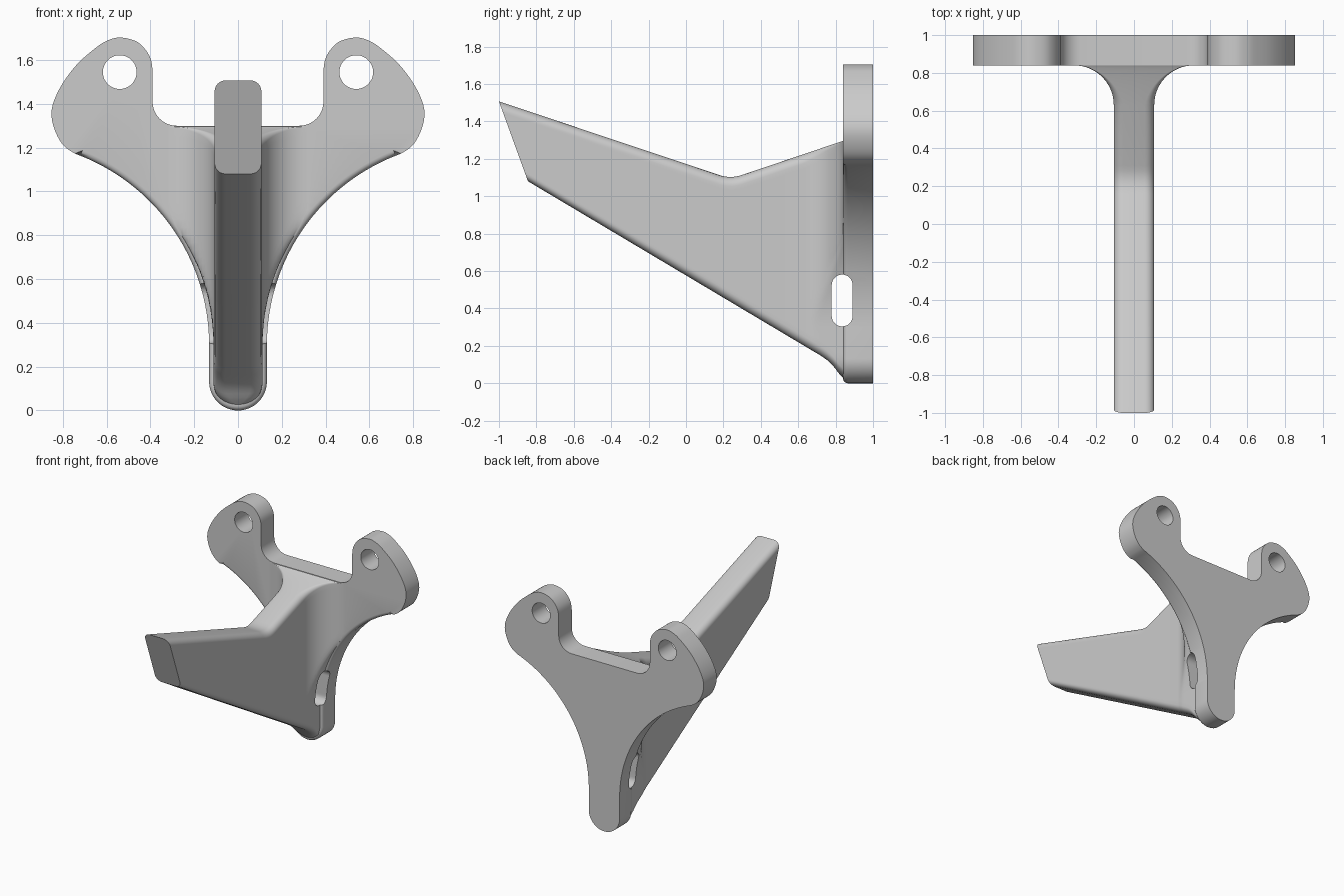
import bpy, bmesh, math
from mathutils import Vector

if "Cube" in bpy.data.objects:
    bpy.data.objects.remove(bpy.data.objects["Cube"])

TIP = 0.132          # radius of the lower tip
CX, CZ, R = 1.06, 0.30, 0.928   # big concave side arc
FRONT = 0.84         # front face of the back plate


def new_object(name, bm):
    bmesh.ops.recalc_face_normals(bm, faces=bm.faces)
    mesh = bpy.data.meshes.new(name)
    bm.to_mesh(mesh)
    bm.free()
    ob = bpy.data.objects.new(name, mesh)
    bpy.context.collection.objects.link(ob)
    return ob


def prism(bm, points, direction):
    face = bm.faces.new([bm.verts.new(p) for p in points])
    out = bmesh.ops.extrude_face_region(bm, geom=[face], use_keep_orig=True)
    moved = [v for v in out["geom"] if isinstance(v, bmesh.types.BMVert)]
    bmesh.ops.translate(bm, verts=moved, vec=direction)


def arc(cx, cz, r, a0, a1, n):
    angles = [math.radians(a0 + (a1 - a0) * i / n) for i in range(n + 1)]
    return [(cx + r * math.cos(a), cz + r * math.sin(a)) for a in angles]


def spline(pts, n=5):
    # Catmull-Rom through the inner points
    res = []
    for p0, p1, p2, p3 in zip(pts, pts[1:], pts[2:], pts[3:]):
        p0, p1, p2, p3 = map(Vector, (p0, p1, p2, p3))
        for i in range(n):
            t = i / n
            q = 0.5 * (2 * p1 + (p2 - p0) * t + (2 * p0 - 5 * p1 + 4 * p2 - p3) * t * t
                       + (3 * p1 - p0 - 3 * p2 + p3) * t ** 3)
            res.append((q.x, q.y))
    return res


def boolean(target, other, operation):
    mod = target.modifiers.new(operation, 'BOOLEAN')
    mod.object, mod.operation, mod.solver = other, operation, 'EXACT'
    bpy.context.view_layer.objects.active = target
    bpy.ops.object.modifier_apply(modifier=mod.name)
    bpy.data.objects.remove(other)


# Back plate: tip, concave side, ear, inner notch, mirrored
ear = [(0.62, 1.123), (0.745, 1.173), (0.815, 1.235), (0.852, 1.35), (0.82, 1.46),
       (0.74, 1.575), (0.648, 1.657), (0.594, 1.69), (0.535, 1.703), (0.457, 1.681),
       (0.405, 1.62), (0.39, 1.55), (0.39, 1.46)]
half = arc(0, TIP, TIP, -90, 0, 12)
half += arc(CX, CZ, R, 180, 111.5, 30)
half += spline(ear) + [(0.39, 1.55)]
half += arc(0.28, 1.41, 0.11, 0, -90, 10)
outline = half + [(-x, z) for x, z in reversed(half) if x > 1e-5]
bm = bmesh.new()
prism(bm, [(x, 1.0, z) for x, z in outline], (0, FRONT - 1.0, 0))
lower = [e for e in bm.edges
         if all(abs(v.co.y - FRONT) < 1e-4 and v.co.z < 1.165 for v in e.verts)]
bmesh.ops.bevel(bm, geom=lower, offset=0.025, segments=4, profile=0.5,
                affect='EDGES', clamp_overlap=False)
plate = new_object("hook_bracket", bm)


# Arm: lofted along y, flaring into the plate and trimmed by its outline
def outline_x(z):
    if z < TIP:
        return math.sqrt(max(0, TIP ** 2 - (z - TIP) ** 2))
    if z < CZ:
        return TIP
    return CX - math.sqrt(R * R - (min(z, 1.15) - CZ) ** 2)


def smooth_min(a, b, k):
    h = max(k - abs(a - b), 0) / k
    return min(a, b) - h * h * k / 4


def interp(table, y):
    for (y0, z0), (y1, z1) in zip(table, table[1:]):
        if y <= y1:
            return z0 + (z1 - z0) * (y - y0) / (y1 - y0)
    return table[-1][1]


top = [(-1, 1.507), (0.16, 1.119), (0.19, 1.109), (0.22, 1.104), (0.25, 1.103),
       (0.28, 1.108), (0.31, 1.117), (FRONT, 1.296), (0.86, 1.296)]
bottom = [(-0.845, 1.08), (0.72, 0.148), (0.76, 0.12), (0.79, 0.09), (0.815, 0.055),
          (FRONT, 0.028), (0.86, 0.028)]
flare = [0.63 + 0.21 * math.sin(math.radians(a)) for a in range(0, 91, 6)]
stations = [(-1, -0.845)] + [(y, y) for y in
            [0.16, 0.19, 0.22, 0.25, 0.28, 0.31, 0.5] + flare + [0.86]]
bm = bmesh.new()
rings = []
for yt, yb in stations:
    zt, zb = interp(top, yt), interp(bottom, yb)
    d = min(max(yt - 0.63, 0), 0.21)
    w = 0.317 - math.sqrt(max(0, 0.21 ** 2 - d * d))
    rt, rb = 0.05 - 0.21 * d, 0.05
    zs = [zb + rb * (1 - math.cos(math.radians(a))) for a in range(0, 90, 15)]
    lo, hi = zb + rb, zt - rt
    zs += [lo + (hi - lo) * i / 32 for i in range(33)]
    zs += [zt - rt * (1 - math.sin(math.radians(a))) for a in range(15, 91, 15)]
    side = []
    for z in zs:
        x = smooth_min(w, max(outline_x(z) - 0.02, 0.02), 0.001 + 0.25 * (w - 0.107))
        for gap, r in ((z - zb, rb), (zt - z, rt)):
            inset = max(0, r - gap)
            x -= r - math.sqrt(max(0, r * r - inset * inset))
        side.append((max(x, 0.008), yb + (yt - yb) * (z - zb) / (zt - zb), z))
    ring = side + [(-x, y, z) for x, y, z in reversed(side)]
    rings.append([bm.verts.new(p) for p in ring])
for a, b in zip(rings, rings[1:]):
    for i in range(len(a)):
        j = (i + 1) % len(a)
        bm.faces.new((a[i], a[j], b[j], b[i]))
bm.faces.new(rings[0])
bm.faces.new(rings[-1])
arm = new_object("arm", bm)
boolean(plate, arm, 'UNION')

# Screw holes in both ears
for s in (-1, 1):
    bm = bmesh.new()
    ring = arc(s * 0.54, 1.545, 0.077, 0, 360, 48)[:-1]
    prism(bm, [(x, 0.7, z) for x, z in ring], (0, 0.5, 0))
    boolean(plate, new_object("hole_cutter", bm), 'DIFFERENCE')

# Slot through the lower stem
bm = bmesh.new()
slot = arc(0.835, 0.525, 0.056, 0, 180, 16) + arc(0.835, 0.36, 0.056, 180, 360, 16)
prism(bm, [(-0.5, y, z) for y, z in slot], (1, 0, 0))
boolean(plate, new_object("slot_cutter", bm), 'DIFFERENCE')

# Smooth shading with sharp rims
plate.select_set(True)
bpy.context.view_layer.objects.active = plate
bpy.ops.object.shade_smooth_by_angle(angle=math.radians(32))
